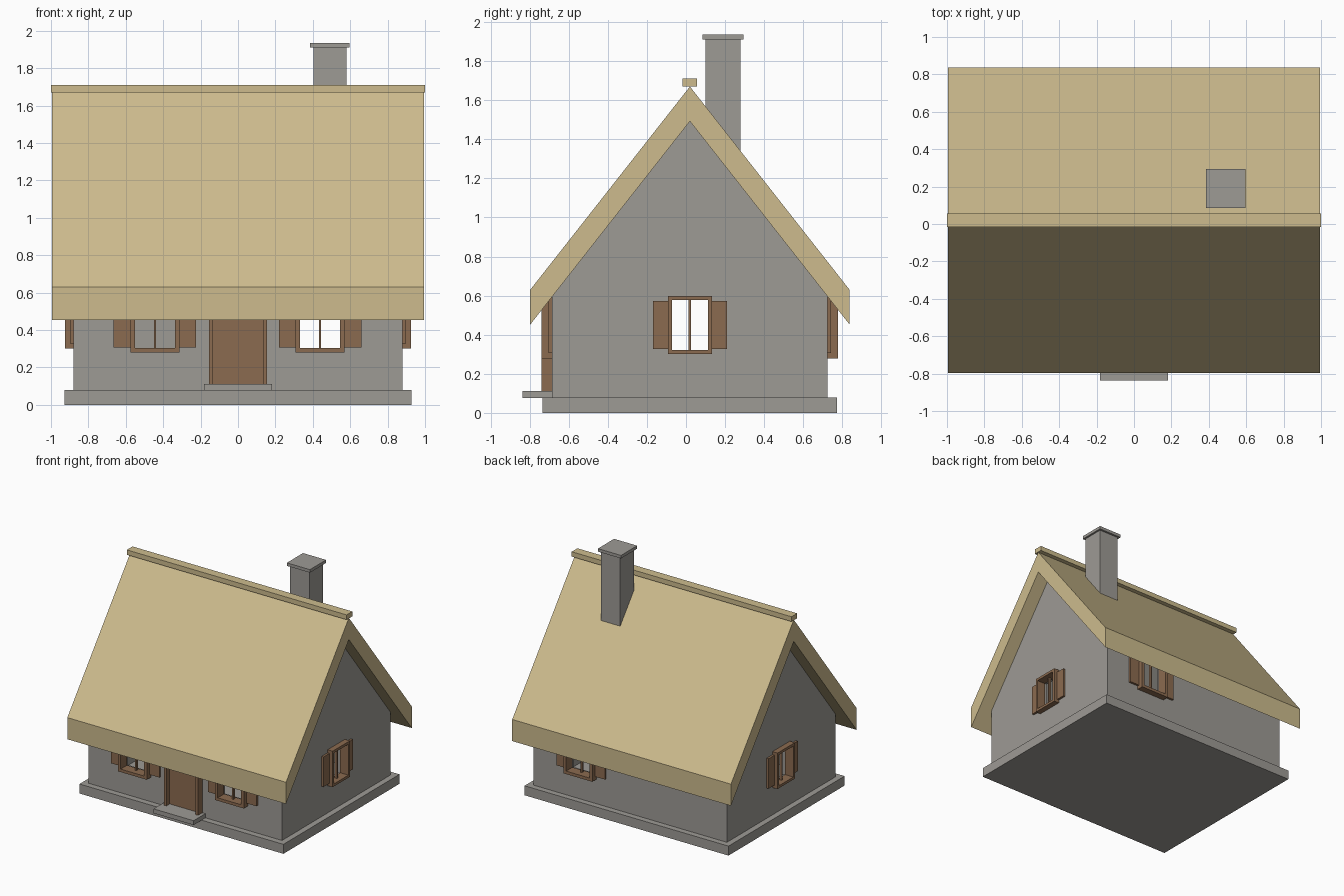
import bpy, bmesh
from math import pi
from mathutils import Matrix

if "Cube" in bpy.data.objects:
    bpy.data.objects.remove(bpy.data.objects["Cube"], do_unlink=True)


def material(name, rgb):
    m = bpy.data.materials.new(name)
    m.use_nodes = True
    m.diffuse_color = (*rgb, 1)
    m.node_tree.nodes["Principled BSDF"].inputs["Base Color"].default_value = (*rgb, 1)
    return m


STONE = material("grey stone", (0.34, 0.325, 0.30))
THATCH = material("straw thatch", (0.61, 0.50, 0.27))
WOOD = material("brown wood", (0.26, 0.147, 0.08))


def finish(bm, name, mat):
    bmesh.ops.recalc_face_normals(bm, faces=bm.faces)
    me = bpy.data.meshes.new(name)
    bm.to_mesh(me)
    bm.free()
    me.materials.append(mat)
    ob = bpy.data.objects.new(name, me)
    bpy.context.collection.objects.link(ob)
    return ob


def add_box(bm, x0, x1, y0, y1, z0, z1):
    mid = Matrix.Translation(((x0 + x1) / 2, (y0 + y1) / 2, (z0 + z1) / 2))
    bmesh.ops.create_cube(bm, size=1, matrix=mid @ Matrix.Diagonal((x1 - x0, y1 - y0, z1 - z0, 1)))


def boxes(name, mat, *dims):
    bm = bmesh.new()
    for d in dims:
        add_box(bm, *d)
    return finish(bm, name, mat)


def prism(name, mat, profile, half):
    """Extrude a (y, z) profile along x from -half to half."""
    bm = bmesh.new()
    face = bm.faces.new([bm.verts.new((-half, y, z)) for y, z in profile])
    new = bmesh.ops.extrude_face_region(bm, geom=[face])["geom"]
    verts = [v for v in new if isinstance(v, bmesh.types.BMVert)]
    bmesh.ops.translate(bm, verts=verts, vec=(2 * half, 0, 0))
    return finish(bm, name, mat)


# Main dimensions
MID = 0.02                 # y of the ridge
WALL_X, WALL_Y = 0.88, 0.705
THICK = 0.06
ROOF_Y = 0.817
APEX, EAVE, ROOF_T = 1.67, 0.63, 0.178
SLOPE = (APEX - EAVE) / ROOF_Y
BASE = 0.078


def gable(half_y, bottom, drop):
    """House outline whose slopes run parallel to the roof, drop below its top."""
    side = APEX - drop - half_y * SLOPE
    return [(MID - half_y, bottom), (MID + half_y, bottom), (MID + half_y, side),
            (MID, APEX - drop), (MID - half_y, side)]


# Stone base, doorstep and walls
boxes("base", STONE, (-0.928, 0.928, -0.735, 0.773, 0, BASE))
boxes("doorstep", STONE, (-0.182, 0.182, -0.837, -0.68, BASE - 0.002, 0.112))
walls = prism("walls", STONE, gable(WALL_Y, BASE, 0.01), WALL_X)
cutters = [prism("room_cutter", STONE, gable(WALL_Y - THICK, BASE - 0.05, ROOF_T),
                 WALL_X - THICK)]

# Thatched roof with plumb-cut eaves, and ridge cap
prism("roof", THATCH, [(MID - ROOF_Y, EAVE), (MID, APEX), (MID + ROOF_Y, EAVE),
                       (MID + ROOF_Y, EAVE - ROOF_T), (MID, APEX - ROOF_T),
                       (MID - ROOF_Y, EAVE - ROOF_T)], 0.995)
boxes("ridge_cap", THATCH, (-1, 1, MID - 0.037, MID + 0.037, APEX, 1.71))

# Chimney
boxes("chimney", STONE, (0.404, 0.58, 0.1, 0.278, 1.2, 1.91))
boxes("chimney_cap", STONE, (0.385, 0.595, 0.085, 0.295, 1.91, 1.935))


def window(name, x, y, angle, s):
    """Framed window with shutters; local -y points out of the wall."""
    place = Matrix.Translation((x, y, 0.45)) @ Matrix.Rotation(angle, 4, "Z")
    w, h, b = 0.113 * s, 0.148 * s, 0.021 * s
    out, back, span = -0.046 * s, 0.03, 0.19 * s
    frame = [(-w, w, out, back, h - b, h), (-w, w, out, back, -h, b - h),
             (-w, b - w, out, back, b - h, h - b), (w - b, w, out, back, b - h, h - b),
             (-0.006, 0.006, -0.01, 0.01, b - h, h - b)]
    boxes(name + "_frame", WOOD, *frame).matrix_world = place
    sh = 0.123 * s
    boxes(name + "_shutters", WOOD, (-span, -w, -0.018, 0.002, -sh, sh),
          (w, span, -0.018, 0.002, -sh, sh)).matrix_world = place
    hole = boxes(name + "_cutter", STONE,
                 (b / 2 - w, w - b / 2, -0.1, 0.1, b / 2 - h, h - b / 2))
    hole.matrix_world = place
    cutters.append(hole)


# Windows on all four sides
FRONT, BACK = MID - WALL_Y, MID + WALL_Y
window("front_right_window", -0.444, FRONT, 0, 1.16)
window("front_left_window", 0.439, FRONT, 0, 1.16)
window("back_window", 0.439, BACK, pi, 1.16)
window("left_window", WALL_X, MID, pi / 2, 1)
window("right_window", -WALL_X, MID, -pi / 2, 1)

# Door with raised frame
D, J, TOP = 0.155, 0.022, 0.62
boxes("door_frame", WOOD, (-D, J - D, -0.74, FRONT + 0.01, 0.112, TOP),
      (D - J, D, -0.74, FRONT + 0.01, 0.112, TOP),
      (J - D, D - J, -0.74, FRONT + 0.01, TOP - J, TOP))
boxes("door", WOOD, (J - D, D - J, FRONT - 0.012, FRONT + 0.01, 0.112, TOP - J))

# Hollow the walls and open the windows
for c in cutters:
    c.hide_render = True
    mod = walls.modifiers.new(c.name, "BOOLEAN")
    mod.operation, mod.solver, mod.object = "DIFFERENCE", "EXACT", c
bpy.context.view_layer.update()
cut = bpy.data.meshes.new_from_object(walls.evaluated_get(bpy.context.evaluated_depsgraph_get()))
walls.modifiers.clear()
walls.data = cut
for c in cutters:
    bpy.data.objects.remove(c, do_unlink=True)
